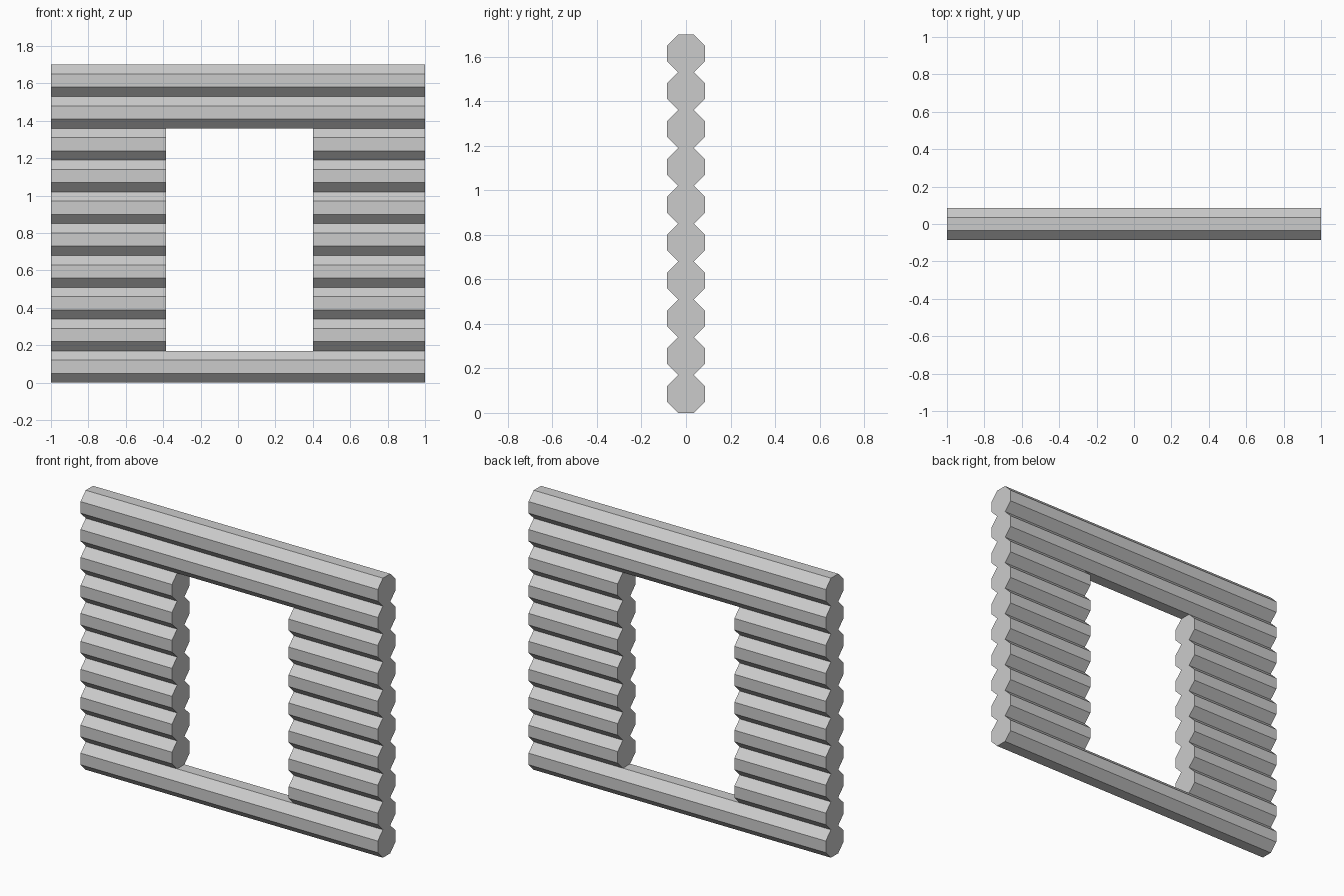
import bpy, bmesh, math

if "Cube" in bpy.data.objects:
    bpy.data.objects.remove(bpy.data.objects["Cube"])

PITCH = 0.17                                # log thickness, flat to flat
RADIUS = PITCH / 2 / math.cos(math.pi / 8)  # octagon corner radius
LEFT, RIGHT = -0.385, 0.40                  # window opening


def log(name, x0, x1, row):
    """Eight-sided log lying along x, flat on the row below."""
    bm = bmesh.new()
    zc = PITCH * (row + 0.5)
    ring = []
    for i in range(8):
        a = math.pi / 8 + i * math.pi / 4
        ring.append(bm.verts.new((x0, RADIUS * math.cos(a), zc + RADIUS * math.sin(a))))
    end = bm.faces.new(ring)
    out = bmesh.ops.extrude_face_region(bm, geom=[end], use_keep_orig=True)
    verts = [g for g in out["geom"] if isinstance(g, bmesh.types.BMVert)]
    bmesh.ops.translate(bm, verts=verts, vec=(x1 - x0, 0, 0))
    bmesh.ops.recalc_face_normals(bm, faces=bm.faces)
    mesh = bpy.data.meshes.new(name)
    bm.to_mesh(mesh)
    bm.free()
    bpy.context.collection.objects.link(bpy.data.objects.new(name, mesh))


# Full-length logs: sill and the two header rows
log("sill_log", -1, 1, 0)
log("lower_header_log", -1, 1, 8)
log("upper_header_log", -1, 1, 9)

# Short logs on both sides of the opening
for row in range(1, 8):
    log(f"left_log_{row}", -1, LEFT, row)
    log(f"right_log_{row}", RIGHT, 1, row)
